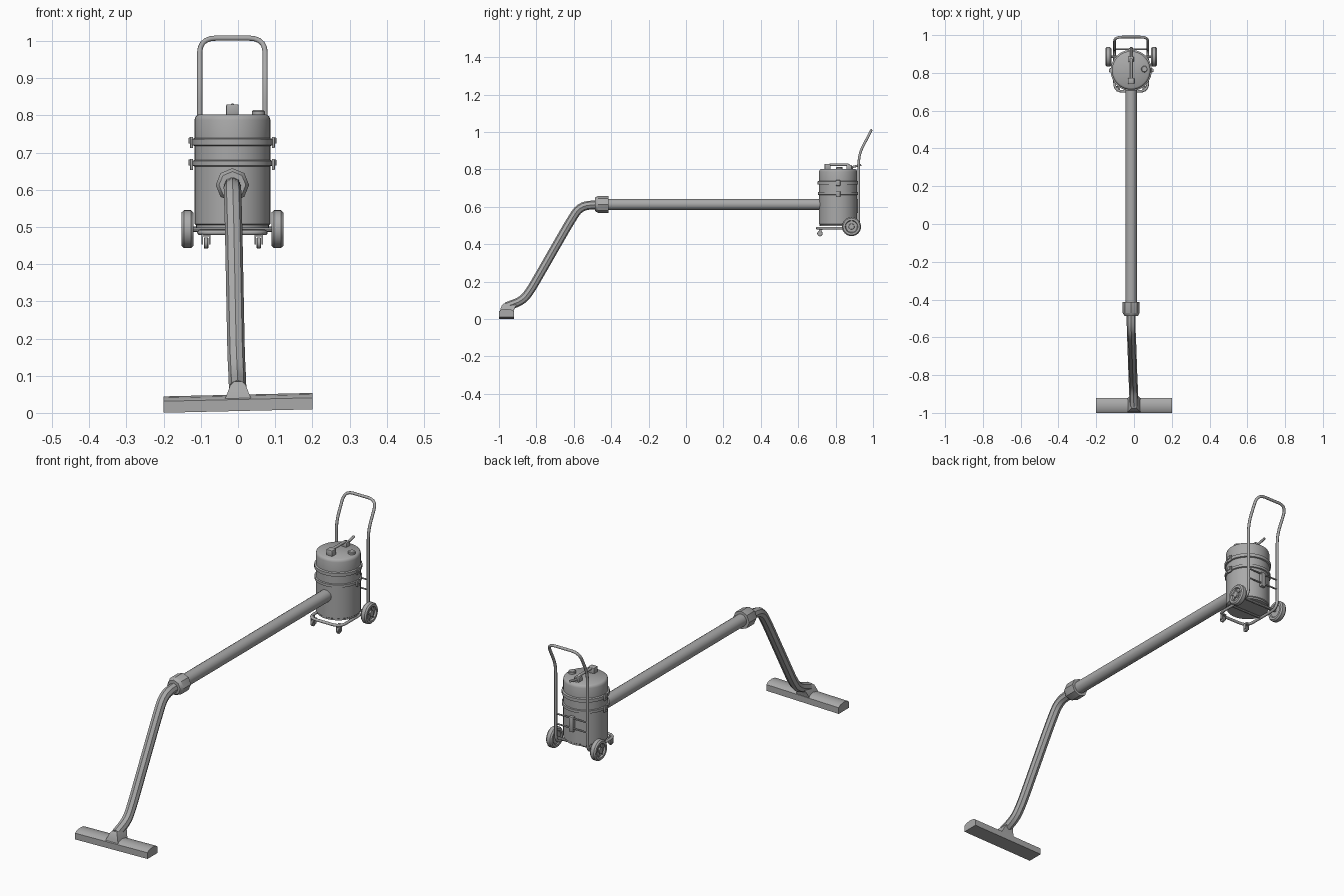
import bpy, bmesh, math
from mathutils import Vector, Matrix

if "Cube" in bpy.data.objects:
    bpy.data.objects.remove(bpy.data.objects["Cube"])

grey = bpy.data.materials.new("mid_grey")
grey.diffuse_color = (0.4, 0.4, 0.4, 1)
grey.use_nodes = True
grey.node_tree.nodes["Principled BSDF"].inputs["Base Color"].default_value = grey.diffuse_color
CX, CY = -0.015, 0.813          # canister axis


def finish(name, bm, smooth=True):
    bmesh.ops.recalc_face_normals(bm, faces=bm.faces)
    me = bpy.data.meshes.new(name)
    bm.to_mesh(me)
    bm.free()
    ob = bpy.data.objects.new(name, me)
    bpy.context.collection.objects.link(ob)
    me.materials.append(grey)
    if smooth:
        bpy.ops.object.select_all(action='DESELECT')
        ob.select_set(True)
        bpy.context.view_layer.objects.active = ob
        bpy.ops.object.shade_smooth_by_angle(angle=math.radians(40))
    return ob


def lathe(name, profile, origin, axis='Z', sides=32):
    """Spin (radius, height) points around an axis; radius 0 closes the ends."""
    bm = bmesh.new()
    vs = [bm.verts.new((r, 0, h)) for r, h in profile]
    es = [bm.edges.new(p) for p in zip(vs, vs[1:])]
    bmesh.ops.spin(bm, geom=vs + es, cent=(0, 0, 0), axis=(0, 0, 1),
                   angle=math.tau, steps=sides, use_merge=True)
    bmesh.ops.remove_doubles(bm, verts=bm.verts, dist=1e-5)
    rot = {'Z': Matrix(), 'X': Matrix.Rotation(math.pi / 2, 4, 'Y'),
           'Y': Matrix.Rotation(-math.pi / 2, 4, 'X')}[axis]
    bmesh.ops.transform(bm, matrix=Matrix.Translation(origin) @ rot, verts=bm.verts)
    return finish(name, bm)


def box(name, center, size, bevel=0.0, turn=0.0):
    bm = bmesh.new()
    bmesh.ops.create_cube(bm, size=1)
    bmesh.ops.scale(bm, vec=size, verts=bm.verts)
    if bevel:
        bmesh.ops.bevel(bm, geom=bm.edges[:], offset=bevel, segments=2,
                        profile=0.5, affect='EDGES')
    bmesh.ops.transform(bm, matrix=Matrix.Translation(center) @ Matrix.Rotation(turn, 4, 'X'),
                        verts=bm.verts)
    return finish(name, bm, bool(bevel))


def rounded(points, radius, closed=False, n=5):
    """Replace the corners of a path by short curves."""
    pts = [Vector(p) for p in points]
    out = []
    for i, p in enumerate(pts):
        if not closed and i in (0, len(pts) - 1):
            out.append(p)
            continue
        a, b = pts[i - 1] - p, pts[(i + 1) % len(pts)] - p
        a = p + a.normalized() * min(radius, a.length * 0.45)
        b = p + b.normalized() * min(radius, b.length * 0.45)
        for k in range(n + 1):
            t = k / n
            out.append(a * (1 - t) ** 2 + p * 2 * t * (1 - t) + b * t * t)
    return out


def tube(name, path, r, closed=False, res=3):
    cu = bpy.data.curves.new(name, 'CURVE')
    cu.dimensions = '3D'
    cu.bevel_depth = r
    cu.bevel_resolution = res
    cu.use_fill_caps = True
    sp = cu.splines.new('POLY')
    sp.points.add(len(path) - 1)
    for q, p in zip(sp.points, path):
        q.co = (*p, 1)
    sp.use_cyclic_u = closed
    tmp = bpy.data.objects.new(name, cu)
    bpy.context.collection.objects.link(tmp)
    bpy.context.view_layer.update()
    me = bpy.data.meshes.new_from_object(tmp.evaluated_get(bpy.context.evaluated_depsgraph_get()))
    bpy.data.objects.remove(tmp)
    bm = bmesh.new()
    bm.from_mesh(me)
    bpy.data.meshes.remove(me)
    return finish(name, bm)


# Canister with rounded lid and two raised bands
lathe("canister", [(0, .497), (.098, .497), (.098, .505), (.102, .508), (.102, .663),
                   (.108, .665), (.108, .678), (.102, .68), (.102, .718), (.109, .72),
                   (.109, .736), (.102, .739), (.102, .788), (.099, .797), (.092, .802),
                   (0, .803)], (CX, CY, 0), sides=40)

# Latches around the two seams
for z in (.727, .668):
    for sx in (-1, 1):
        box("latch", (CX + sx * .110, CY, z), (.008, .024, .03), .002)
        box("latch_lever", (CX + sx * .115, CY, z + .005), (.006, .014, .016), .001)

# Lid: carrying handle, cap and cable plug
tube("lid_handle", rounded([(CX, .752, .80), (CX, .765, .825), (CX, .87, .825),
                            (CX, .888, .80)], .012), .007)
box("handle_front_block", (CX, .757, .814), (.034, .032, .032), .004)
box("handle_rear_block", (CX, .872, .811), (.028, .03, .026), .004)
lathe("lid_cap", [(0, .80), (.017, .80), (.017, .811), (.014, .814), (0, .814)],
      (.055, .82, 0), sides=20)
tube("cable_plug", [(CX, .885, .812), (CX, .937, .824)], .006)

# Trolley: one closed tube forming push handle, legs and base
L, R = CX - .088, CX + .088
tube("trolley_frame", rounded([(L, .702, .485), (L, .924, .485), (L, .924, .88),
                               (L, .99, 1.008), (R, .99, 1.008), (R, .924, .88),
                               (R, .924, .485), (R, .702, .485)], .045, True), .007, True)
for z in (.585, .635):
    tube("cross_bar", [(L, .924, z), (R, .924, z)], .004, res=2)
box("rear_bracket", (CX, .922, .605), (.024, .018, .075), .003)
tube("frame_strut", [(L, .80, .487), (R, .80, .487)], .006, res=2)
tube("axle", [(CX - .13, .885, .494), (CX + .13, .885, .494)], .007, res=2)

# Rear wheels with recessed rims, front casters
for s in (-1, 1):
    lathe("rear_wheel", [(0, -.012), (.03, -.012), (.034, -.016), (.045, -.016), (.051, -.009),
                         (.051, .009), (.045, .016), (.034, .016), (.030, .008), (.016, .008),
                         (.014, .015), (0, .015)] if s > 0 else
          [(0, .012), (.03, .012), (.034, .016), (.045, .016), (.051, .009),
           (.051, -.009), (.045, -.016), (.034, -.016), (.030, -.008), (.016, -.008),
           (.014, -.015), (0, -.015)], (CX + s * .121, .885, .494), 'X')
    for k in range(5):
        a = math.tau * k / 5
        box("wheel_spoke", (CX + s * .130, .885 - math.sin(a) * .023, .494 + math.cos(a) * .023),
            (.006, .007, .02), turn=a)
    x = CX + s * .071
    lathe("caster_wheel", [(0, -.006), (.013, -.006), (.015, -.004), (.015, .004),
                           (.013, .006), (0, .006)], (x, .716, .457), 'X', 16)
    for t in (-1, 1):
        box("caster_fork", (x + t * .0095, .718, .466), (.004, .014, .026))
    box("caster_top", (x, .72, .478), (.023, .018, .006))
    lathe("caster_stem", [(0, .478), (.006, .478), (.006, .49), (0, .49)], (x, .72, 0), sides=12)

# Straight suction tube and octagonal collar
lathe("suction_tube", [(0, -.46), (.03, -.46), (.03, .74), (0, .74)],
      (CX, 0, .613), 'Y', 16)
lathe("collar", [(0, -.486), (.036, -.486), (.043, -.474), (.045, -.47), (.045, -.414),
                 (0, -.414)], (CX, 0, .613), 'Y', 8)

# Bent hose running down to the floor head
tube("bent_hose", rounded([(-.015, -.45, .612), (-.015, -.565, .606), (-.012, -.625, .512),
                           (-.005, -.83, .155), (-.002, -.875, .098), (-.001, -.96, .066)],
                          .06), .0235, res=2)

# Floor head: chamfered bar with a slight sideways tilt
def tilt(p):
    return (p[0], p[1], p[2] + .023 * p[0])


def loft(name, rings):
    bm = bmesh.new()
    loops = [[bm.verts.new(tilt(p)) for p in ring] for ring in rings]
    for a, b in zip(loops, loops[1:]):
        for i in range(len(a)):
            j = (i + 1) % len(a)
            bm.faces.new((a[i], a[j], b[j], b[i]))
    bm.faces.new(loops[0])
    bm.faces.new(loops[-1])
    return finish(name, bm)


section = [(-1, .005), (-.92, .005), (-.92, .036), (-.932, .045), (-.96, .049),
           (-.988, .045), (-1, .036)]
loft("floor_head", [[(x, y, z) for y, z in section] for x in (-.2, .2)])

# Flared neck joining hose and head
loft("head_neck", [[(-w, y0, z), (w, y0, z), (w, y1, z), (-w, y1, z)]
                   for w, y0, y1, z in ((.037, -.997, -.922, .034), (.029, -.992, -.918, .053),
                                        (.021, -.984, -.908, .074), (.012, -.974, -.915, .084))])
